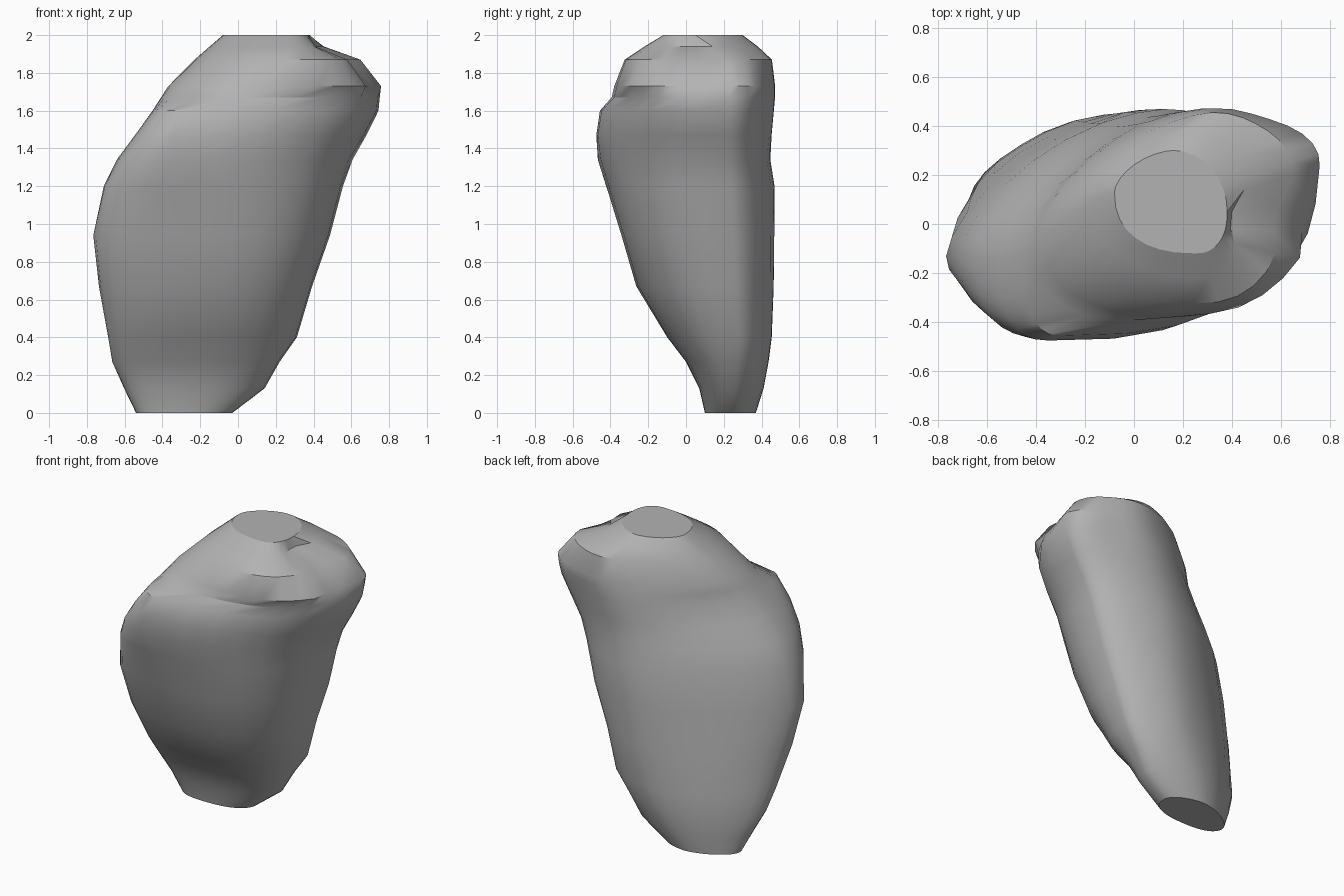
import bpy
import bmesh
from math import cos, sin, pi, exp
from mathutils import Vector, noise

if "Cube" in bpy.data.objects:
    bpy.data.objects.remove(bpy.data.objects["Cube"])

# Each level: z, then the right, front, left and back extremes as x, y pairs
LEVELS = [
    (0.00, -.54, .20, -.32, .10, -.03, .25, -.25, .37),
    (0.13, -.60, .17, -.30, .07, .14, .26, -.18, .41),
    (0.27, -.655, .11, -.28, .00, .22, .27, -.10, .44),
    (0.40, -.69, .05, -.26, -.10, .31, .28, -.04, .455),
    (0.67, -.73, -.04, -.22, -.26, .39, .26, .02, .465),
    (0.94, -.76, -.13, -.20, -.34, .485, .25, .07, .47),
    (1.20, -.71, -.14, -.30, -.42, .56, .24, .12, .465),
    (1.34, -.64, -.14, -.36, -.46, .60, .23, .15, .45),
    (1.47, -.55, -.14, -.35, -.475, .67, .23, .20, .455),
    (1.60, -.455, -.12, -.31, -.455, .75, .24, .24, .465),
    (1.67, -.41, -.09, -.02, -.39, .757, .24, .28, .47),
    (1.73, -.37, -.04, .16, -.38, .76, .24, .31, .47),
    (1.87, -.23, .06, .24, -.325, .64, .20, .32, .455),
    (1.94, -.15, .11, .26, -.22, .46, .14, .24, .38),
    (2.00, -.08, .13, .25, -.12, .38, .05, .16, .30),
]
STEPS = 8
# Corner power (lower is boxier): front right, front left, back left, back right
LOWER = (0.82, 0.82, 1.08, 1.25)
UPPER = (0.85, 0.85, 1.0, 1.2)


def outline(level):
    """Closed outline of quarter ovals joining the four extremes."""
    z = level[0]
    right, front, left, back = [Vector(level[i:i + 2]) for i in (1, 3, 5, 7)]
    corners = [Vector((right.x, front.y)), Vector((left.x, front.y)),
               Vector((left.x, back.y)), Vector((right.x, back.y))]
    ends = [right, front, left, back, right]
    powers = UPPER if z > 1.65 else LOWER
    points = []
    for k, corner in enumerate(corners):
        a, b = ends[k], ends[k + 1]
        middle = a + b - corner
        for s in range(STEPS):
            t = s / STEPS * pi / 2
            p = middle + (a - middle) * cos(t) ** powers[k] \
                + (b - middle) * sin(t) ** powers[k]
            # Notch in the left shoulder
            if 1.7 < z < 1.95 and p.x > 0.3:
                p.x -= 0.06 * exp(-((p.y - 0.02) / 0.09) ** 2)
            # Slight unevenness away from the flat ends
            if 0 < z < 2:
                p *= 1 + 0.025 * noise.noise(Vector((p.x, p.y, z)) * 4)
            points.append((p.x, p.y, z))
    return points


# Stone body
bm = bmesh.new()
rings = [[bm.verts.new(co) for co in outline(level)] for level in LEVELS]
count = STEPS * 4
for low, high in zip(rings, rings[1:]):
    for i in range(count):
        j = (i + 1) % count
        bm.faces.new((low[i], low[j], high[j], high[i]))
# Flat ends with crisp rims
for cap in (rings[0][::-1], rings[-1]):
    for edge in bm.faces.new(cap).edges:
        edge.smooth = False
bmesh.ops.recalc_face_normals(bm, faces=bm.faces)
mesh = bpy.data.meshes.new("stone_body")
bm.to_mesh(mesh)
bm.free()
stone = bpy.data.objects.new("stone_body", mesh)
bpy.context.collection.objects.link(stone)

# Plain grey stone
grey = bpy.data.materials.new("stone_grey")
grey.use_nodes = True
colour = (0.45, 0.45, 0.45, 1)
grey.diffuse_color = colour
grey.node_tree.nodes["Principled BSDF"].inputs["Base Color"].default_value = colour
mesh.materials.append(grey)

# Smooth sides
bpy.context.view_layer.objects.active = stone
stone.select_set(True)
bpy.ops.object.shade_smooth_by_angle(angle=0.6, keep_sharp_edges=True)
